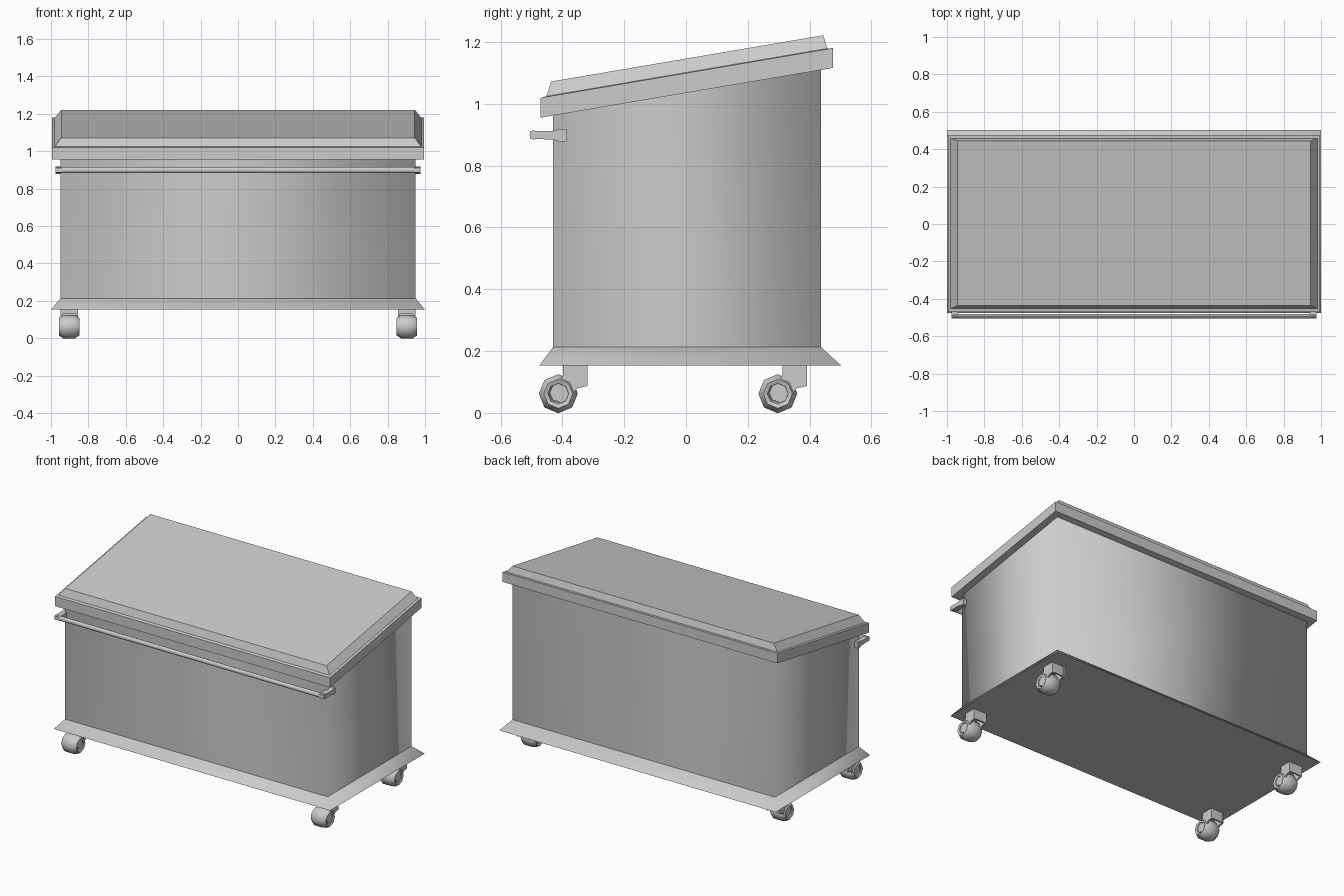
import bpy, math

if "Cube" in bpy.data.objects:
    bpy.data.objects.remove(bpy.data.objects["Cube"])

SLOPE = 0.17  # rise of the lid from front to back


def make(name, verts, faces, angle=None):
    me = bpy.data.meshes.new(name)
    me.from_pydata(verts, [], faces)
    ob = bpy.data.objects.new(name, me)
    bpy.context.collection.objects.link(ob)
    bpy.ops.object.select_all(action='DESELECT')
    ob.select_set(True)
    bpy.context.view_layer.objects.active = ob
    bpy.ops.object.mode_set(mode='EDIT')
    bpy.ops.mesh.select_all(action='SELECT')
    bpy.ops.mesh.normals_make_consistent(inside=False)
    bpy.ops.object.mode_set(mode='OBJECT')
    if angle:
        bpy.ops.object.shade_smooth_by_angle(angle=math.radians(angle))
    return ob


def loft(name, rings, angle=None, caps=True):
    n = len(rings[0])
    verts = [v for r in rings for v in r]
    faces = [(i * n + j, i * n + (j + 1) % n, (i + 1) * n + (j + 1) % n, (i + 1) * n + j)
             for i in range(len(rings) - 1) for j in range(n)]
    if caps:
        faces += [tuple(range(n)), tuple(range((len(rings) - 1) * n, len(rings) * n))]
    return make(name, verts, faces, angle)


def rect(x, y0, y1, z, slope=0.0):
    return [(px, py, z + slope * py) for px, py in ((-x, y0), (x, y0), (x, y1), (-x, y1))]


def extrude_x(name, profile, x0, x1, angle=None):
    return loft(name, [[(x, y, z) for y, z in profile] for x in (x0, x1)], angle)


# Bin body with sloping top edge, walls shaded softly round the corners
body = loft("bin_body", [rect(0.95, -0.43, 0.437, 0.20),
                         rect(0.95, -0.43, 0.437, 1.06, SLOPE)], 100, caps=False)

# Flared base skirt with flat underside
skirt = loft("base_skirt", [rect(1.0, -0.475, 0.502, 0.153),
                            rect(0.95, -0.43, 0.437, 0.213)], 100)

# Lid: overhanging rim and raised, chamfered panel
lid = loft("lid", [rect(0.995, -0.47, 0.475, 1.035, SLOPE),
                   rect(0.995, -0.47, 0.475, 1.099, SLOPE),
                   rect(0.98, -0.452, 0.457, 1.101, SLOPE),
                   rect(0.945, -0.436, 0.444, 1.146, SLOPE)], 40)

# Push handle bar across the front
bar = [(-0.493 + 0.013 * math.cos(a), 0.899 + 0.016 * math.sin(a))
       for a in (math.tau * i / 8 for i in range(8))]
extrude_x("handle_bar", bar, -0.975, 0.975, 50)

# Tapered handle arms on both ends
for s, side in ((-1, "left"), (1, "right")):
    arm = [(-0.505, 0.887), (-0.43, 0.884), (-0.41, 0.878), (-0.387, 0.878),
           (-0.387, 0.918), (-0.41, 0.918), (-0.43, 0.912), (-0.505, 0.911)]
    extrude_x("handle_arm_" + side, arm, s * 0.94, s * 0.975)


# Caster: eight sided wheel with rounded tread, two fork plates and a top block
def caster(label, cx, cy):
    cz, n = 0.062, 8
    prof = [(-0.03, 0.028), (-0.05, 0.034), (-0.055, 0.047), (-0.03, 0.063),
            (0.03, 0.063), (0.055, 0.047), (0.05, 0.034), (0.03, 0.028)]
    rings = [[(cx + x, cy + r * math.cos(math.tau * j / n), cz + r * math.sin(math.tau * j / n))
              for j in range(n)] for x, r in prof]
    loft("wheel_" + label, rings, 50)
    plate = [(0.015, 0.155), (0.095, 0.155), (0.095, 0.087), (0.062, 0.08), (0.032, 0.043),
             (0.008, 0.033), (-0.018, 0.042), (-0.028, 0.065), (-0.018, 0.088), (0.015, 0.12)]
    plate = [(cy + y, z) for y, z in plate]
    for s in (-1, 1):
        extrude_x("fork_plate_" + label, plate, cx + s * 0.036, cx + s * 0.047)
    block = [(0.015, 0.155), (0.093, 0.155), (0.093, 0.13), (0.015, 0.13)]
    extrude_x("fork_top_" + label, [(cy + y, z) for y, z in block], cx - 0.04, cx + 0.04)
    back = [(0.083, 0.155), (0.093, 0.155), (0.093, 0.09), (0.083, 0.09)]
    extrude_x("fork_back_" + label, [(cy + y, z) for y, z in back], cx - 0.04, cx + 0.04)


for sx, side in ((-1, "left"), (1, "right")):
    for y, end in ((-0.413, "front"), (0.297, "back")):
        caster(end + "_" + side, sx * 0.903, y)
